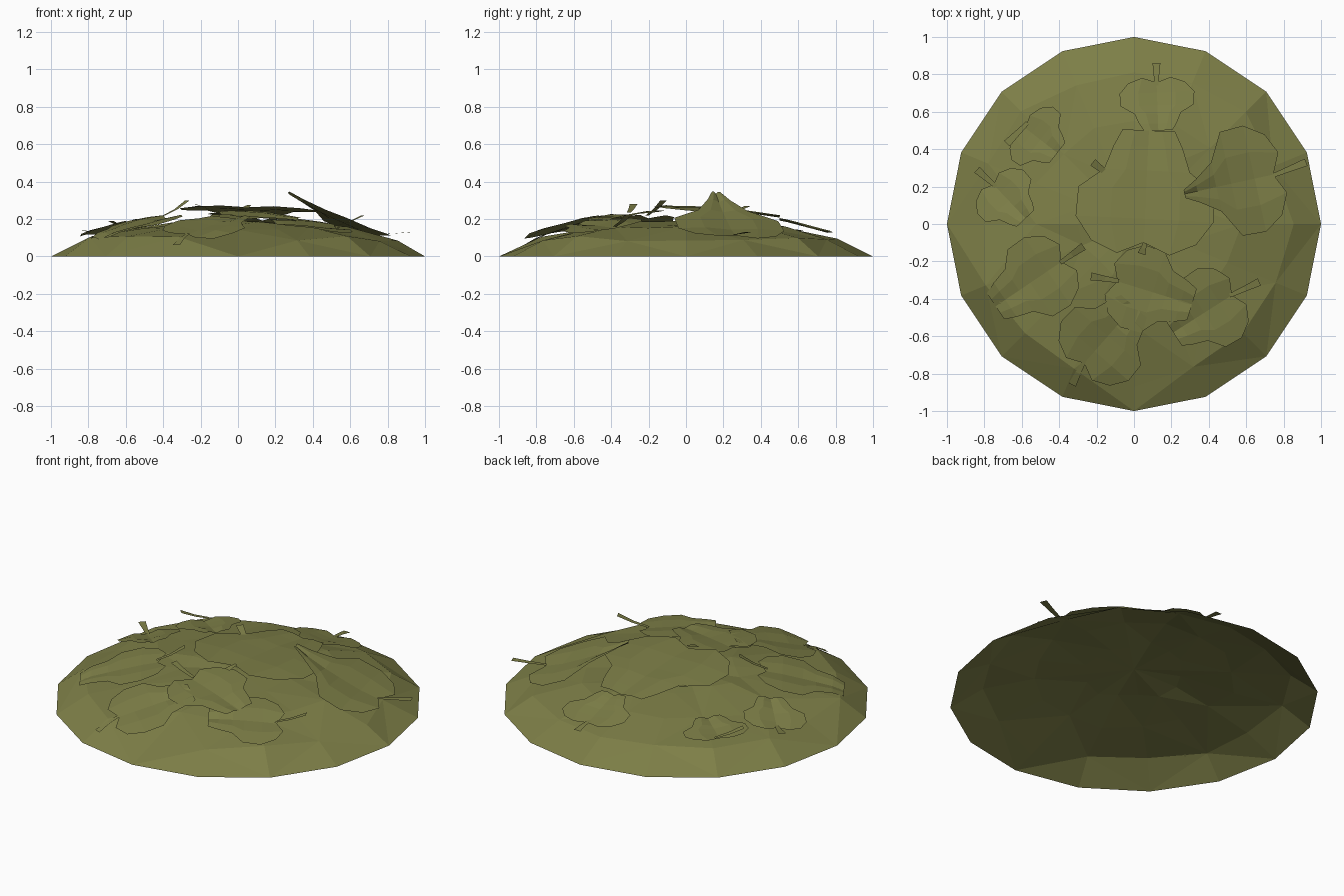
import bpy, math, random
from mathutils import Vector

if "Cube" in bpy.data.objects:
    bpy.data.objects.remove(bpy.data.objects["Cube"])

random.seed(4)
olive = bpy.data.materials.new("olive_leaf")
olive.diffuse_color = (0.205, 0.21, 0.063, 1)
olive.use_nodes = True
olive.node_tree.nodes["Principled BSDF"].inputs["Base Color"].default_value = olive.diffuse_color


def make(name, verts, faces):
    me = bpy.data.meshes.new(name)
    me.from_pydata(verts, [], faces)
    me.materials.append(olive)
    ob = bpy.data.objects.new(name, me)
    bpy.context.collection.objects.link(ob)
    return ob


# dome height by radius
PROFILE = [(0, 0.20), (0.28, 0.185), (0.55, 0.155), (0.83, 0.10), (1.0, 0.0)]


def height(x, y):
    r = math.hypot(x, y)
    for (r0, z0), (r1, z1) in zip(PROFILE, PROFILE[1:]):
        if r <= r1:
            return z0 + (z1 - z0) * (r - r0) / (r1 - r0)
    return 0.0


# mound: open-bottomed 16-sided low dome with uneven facets
N = 16
verts, faces = [(0, 0, 0.19)], []
for k, (r, z) in enumerate(PROFILE[1:]):
    for i in range(N):
        a = 2 * math.pi * i / N
        rr, zz = r, z
        if k < 3:
            rr += random.uniform(-0.03, 0.03)
            zz += random.uniform(-0.018, 0.01)
        if k == 2 and i == 12:          # dent at the front edge
            rr, zz = 0.87, 0.04
        verts.append((rr * math.cos(a), rr * math.sin(a), zz))
for i in range(N):
    j = (i + 1) % N
    faces.append((0, 1 + i, 1 + j))
    for k in range(3):
        a, b = 1 + k * N, 1 + (k + 1) * N
        if (i + k) % 2:
            faces += [(a + i, b + i, b + j), (a + i, b + j, a + j)]
        else:
            faces += [(a + i, b + i, a + j), (a + j, b + i, b + j)]
make("leaf_mound", verts, faces)

# lobed leaf blade: (position from tip to stem, half width fraction)
ROWS = [(0.0, 0.38), (0.14, 0.5), (0.34, 0.62), (0.5, 0.98), (0.75, 1.0), (0.95, 0.76)]
COLS = (-1, -0.5, 0, 0.5, 1)


def leaf(name, tip, base, half, tip_lift, base_lift, stem, stem_z, tip_w=1, curl=1):
    tip, base, stem = Vector(tip), Vector(base), Vector(stem)
    axis = base - tip
    side = Vector((-axis.y, axis.x)).normalized()
    vs, fs = [], []
    for v, w in ROWS:
        w *= tip_w + (1 - tip_w) * min(1, v / 0.5)
        for u in COLS:
            # lobes swell beside the stem notch
            vv = v + (0.1 * (1 - abs(abs(u) - 0.5) * 2) if v > 0.9 else 0)
            p = tip + axis * vv + side * (u * w * half)
            lift = base_lift + (tip_lift - base_lift) * max(0, 1 - vv) ** curl
            z = height(p.x, p.y) + lift - 0.012 * (u == 0)
            vs.append((p.x, p.y, z))
    c = len(COLS)
    for r in range(len(ROWS) - 1):
        for i in range(c - 1):
            a = r * c + i
            fs.append((a, a + 1, a + c + 1, a + c))
    # flat tapered stem
    d = (stem - base).normalized()
    s = Vector((-d.y, d.x))
    start = base - d * 0.03
    z0 = height(base.x, base.y) + base_lift
    n = len(vs)
    mid, zm = (start + stem) / 2, z0 + (stem_z - z0) * 0.4
    for p, z, w in ((start, z0, 0.011), (mid, zm, 0.015), (stem, stem_z, 0.021)):
        vs += [(p.x + s.x * w, p.y + s.y * w, z), (p.x - s.x * w, p.y - s.y * w, z)]
    fs += [(n, n + 1, n + 3, n + 2), (n + 2, n + 3, n + 5, n + 4)]
    make(name, vs, fs)


# leaves scattered over the mound
leaf("leaf_top", (0.08, 0.5), (0.05, -0.13), 0.37, 0.06, 0.082, (0.04, -0.16), 0.26)
leaf("leaf_back", (0.13, 0.5), (0.12, 0.77), 0.2, 0.045, 0.025, (0.12, 0.86), 0.12)
leaf("leaf_right", (0.27, 0.16), (0.77, 0.27), 0.29, 0.165, 0.015, (0.92, 0.33), 0.13, 0.2, 1.8)
leaf("leaf_front_right", (0.21, -0.58), (0.54, -0.37), 0.22, 0.04, 0.025, (0.67, -0.31), 0.22)
leaf("leaf_front_upper", (0.31, -0.43), (-0.11, -0.3), 0.23, 0.045, 0.055, (-0.23, -0.28), 0.28)
leaf("leaf_front", (0.0, -0.44), (-0.28, -0.76), 0.24, 0.055, 0.02, (-0.33, -0.86), 0.06)
leaf("leaf_front_left", (-0.74, -0.44), (-0.37, -0.19), 0.22, 0.02, 0.05, (-0.27, -0.12), 0.3)
leaf("leaf_left", (-0.58, 0.03), (-0.76, 0.22), 0.17, 0.045, 0.02, (-0.84, 0.29), 0.14)
leaf("leaf_back_left", (-0.41, 0.38), (-0.59, 0.52), 0.18, 0.01, 0.03, (-0.68, 0.43), 0.19)
leaf("leaf_under", (0.1, 0.1), (-0.12, 0.25), 0.12, 0.03, 0.045, (-0.22, 0.33), 0.27)
